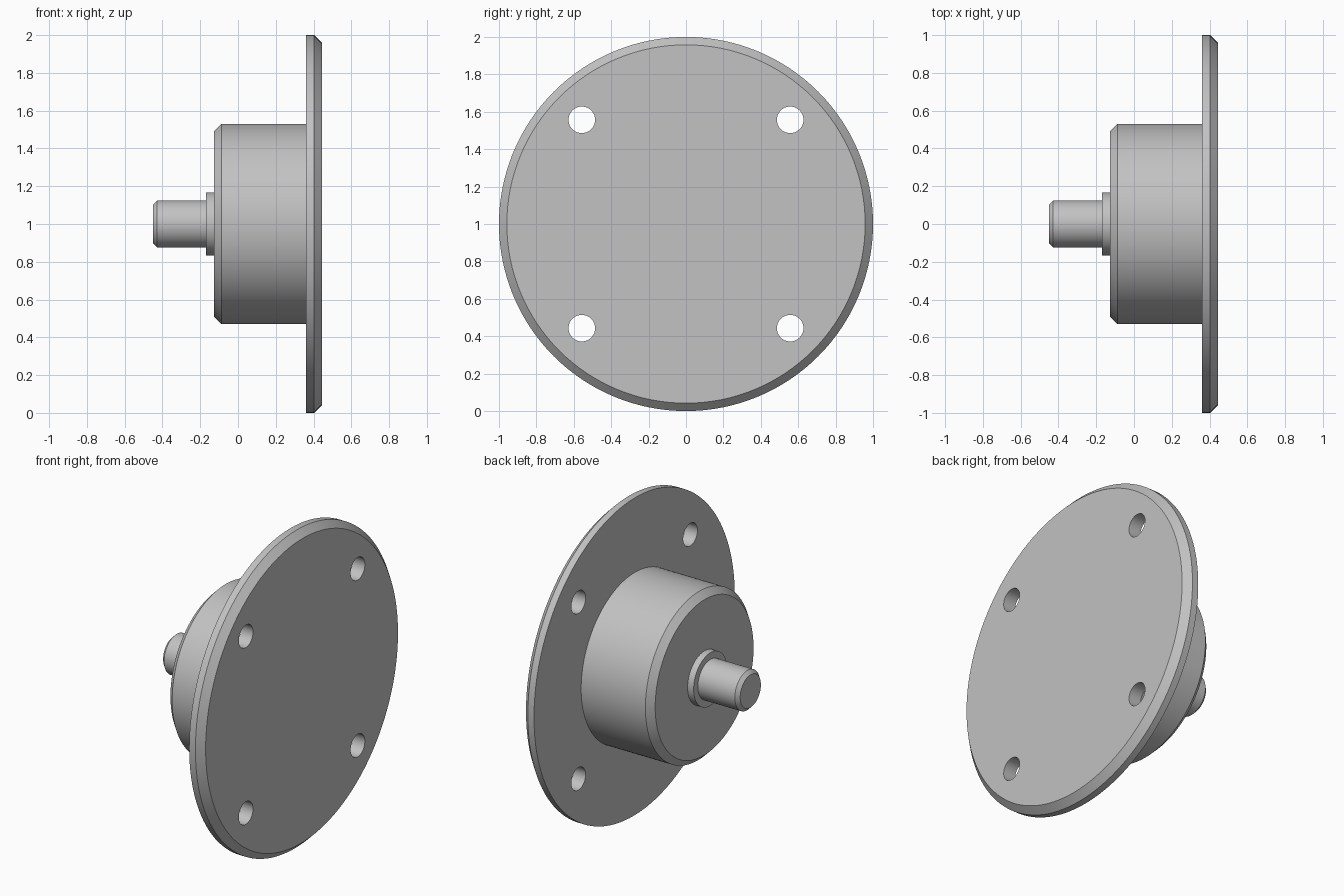
import bpy, bmesh, math
from mathutils import Matrix

default = bpy.data.objects.get("Cube")
if default:
    bpy.data.objects.remove(default, do_unlink=True)

AXIS_Z = 1.0
SEGMENTS = 128

steel = bpy.data.materials.new("plain grey metal")
steel.use_nodes = True
GREY = (0.54, 0.54, 0.54, 1)
steel.diffuse_color = GREY
steel.node_tree.nodes["Principled BSDF"].inputs["Base Color"].default_value = GREY


def turned_part(name, profile, y=0.0, z=AXIS_Z, segments=SEGMENTS):
    """Closed solid turned about an x-parallel axis from (x, radius) points."""
    bm = bmesh.new()
    rings = []
    for x, r in profile:
        angles = [2 * math.pi * i / segments for i in range(segments)]
        rings.append([bm.verts.new((x, r * math.cos(a), r * math.sin(a))) for a in angles])
    for a, b in zip(rings, rings[1:]):
        for i in range(segments):
            j = (i + 1) % segments
            bm.faces.new((a[i], a[j], b[j], b[i]))
    bm.faces.new(rings[0])
    bm.faces.new(rings[-1])
    bmesh.ops.recalc_face_normals(bm, faces=bm.faces[:])
    bmesh.ops.transform(bm, matrix=Matrix.Translation((0, y, z)), verts=bm.verts[:])
    mesh = bpy.data.meshes.new(name)
    bm.to_mesh(mesh)
    bm.free()
    mesh.materials.append(steel)
    obj = bpy.data.objects.new(name, mesh)
    bpy.context.collection.objects.link(obj)
    return obj


def activate(obj):
    bpy.ops.object.select_all(action="DESELECT")
    obj.select_set(True)
    bpy.context.view_layer.objects.active = obj


# Mounting flange with a chamfered outer rim
flange = turned_part("mounting_flange", [(0.36, 1.0), (0.403, 1.0), (0.445, 0.958)])

# Four bolt holes through the flange
HOLE = 0.557
for y in (-HOLE, HOLE):
    for z in (AXIS_Z - HOLE, AXIS_Z + HOLE):
        cutter = turned_part("hole_cutter", [(0.2, 0.071), (0.6, 0.071)], y, z, 48)
        cutter.hide_render = True
        cut = flange.modifiers.new("bolt_hole", "BOOLEAN")
        cut.operation = "DIFFERENCE"
        cut.solver = "EXACT"
        cut.object = cutter
        activate(flange)
        bpy.ops.object.modifier_apply(modifier=cut.name)
        bpy.data.objects.remove(cutter, do_unlink=True)

# Cylindrical housing, shaft collar and chamfered output shaft
housing = turned_part("housing", [(-0.128, 0.49), (-0.088, 0.53), (0.37, 0.53)])
collar = turned_part("shaft_collar", [(-0.17, 0.167), (-0.12, 0.167)])
shaft = turned_part("shaft", [(-0.45, 0.103), (-0.428, 0.125), (-0.16, 0.125)])

for part in (flange, housing, collar, shaft):
    activate(part)
    bpy.ops.object.shade_smooth_by_angle(angle=math.radians(30))
